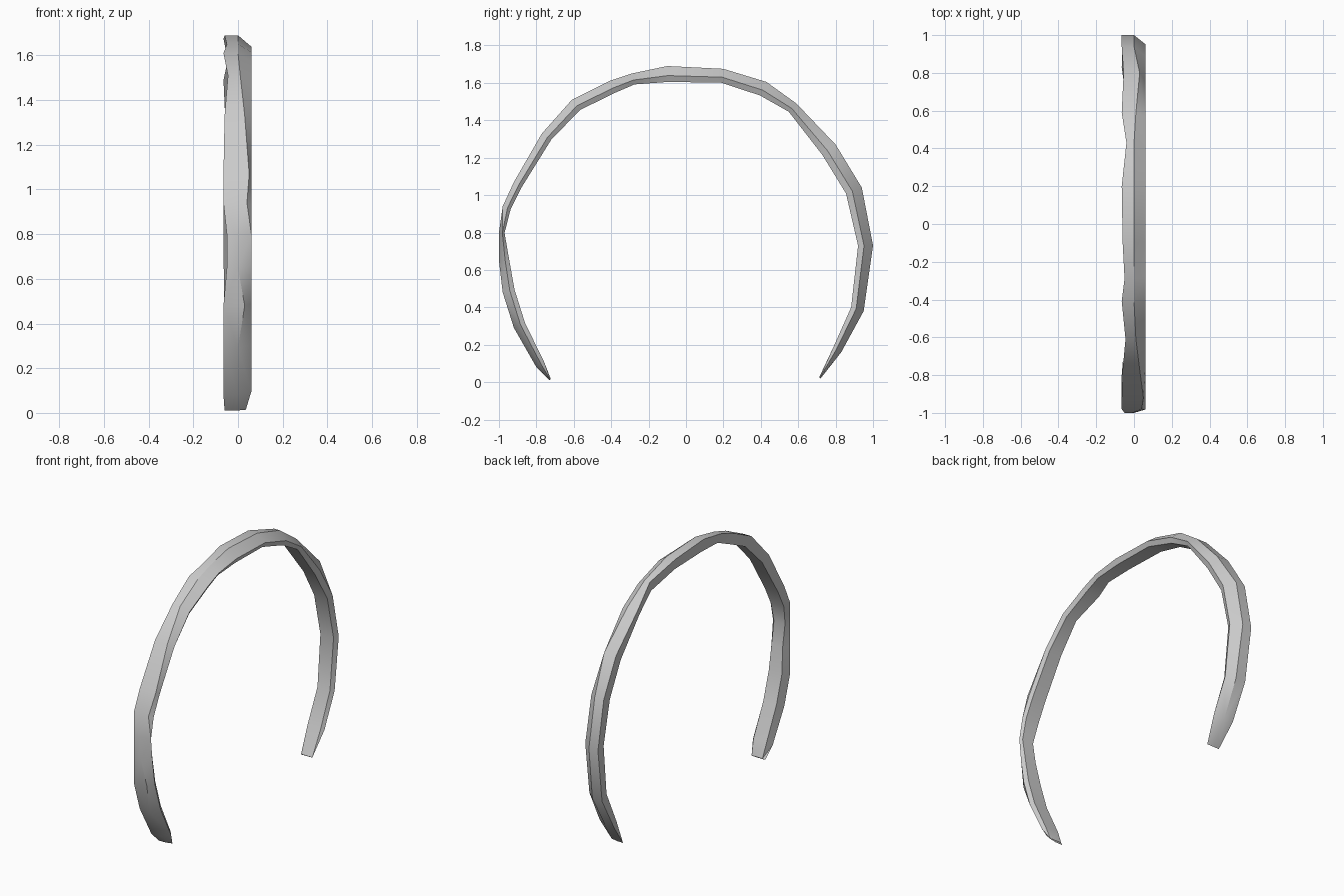
import bpy
import bmesh
from mathutils import Vector

default_cube = bpy.data.objects.get("Cube")
if default_cube:
    bpy.data.objects.remove(default_cube, do_unlink=True)


def make_material(name, colour):
    material = bpy.data.materials.new(name)
    material.use_nodes = True
    material.diffuse_color = colour
    shader = material.node_tree.nodes["Principled BSDF"]
    shader.inputs["Base Color"].default_value = colour
    return material


# Stations along the band: outer y, outer z, thickness, left edge x, ridge x
stations = [
    (-.73, .01, .01, -.06, -.01),
    (-.8, .08, .05, -.065, 0),
    (-.92, .29, .065, -.065, 0),
    (-.98, .48, .065, -.065, .03),
    (-1, .65, .055, -.05, 0),
    (-1, .8, .03, -.05, -.01),
    (-.98, .94, .045, -.065, .04),
    (-.92, 1.07, .05, -.065, .05),
    (-.77, 1.33, .06, -.06, .03),
    (-.61, 1.51, .07, -.045, .01),
    (-.41, 1.61, .07, -.065, 0),
    (-.29, 1.65, .06, -.05, 0),
    (-.1, 1.69, .085, -.06, 0),
    (.2, 1.675, .075, -.065, 0),
    (.43, 1.605, .08, -.04, 0),
    (.59, 1.49, .06, -.065, .01),
    (.8, 1.27, .09, -.055, .03),
    (.94, 1.04, .09, -.065, 0),
    (1, .73, .08, -.065, 0),
    (.95, .38, .07, -.06, .01),
    (.83, .16, .05, -.065, 0),
    (.72, .02, .01, -.05, -.01),
]


def station_ring(bm, index):
    """Five-sided section: flat outer face, bevelled right side, flat inner face."""
    y, z, thickness, left, ridge = stations[index]
    before = stations[max(index - 1, 0)]
    after = stations[min(index + 1, len(stations) - 1)]
    along = Vector((0, after[0] - before[0], after[1] - before[1])).normalized()
    inward = Vector((0, along.z, -along.y)) * thickness
    outer = Vector((0, y, z))
    is_end = index in (0, len(stations) - 1)
    right = .035 if is_end else .06
    section = [(left, 0), (ridge, 0), (right, .6), (right - .015, 1), (left + .015, 1)]
    return [bm.verts.new(outer + inward * depth + Vector((x, 0, 0)))
            for x, depth in section]


def build_band(name, material):
    bm = bmesh.new()
    rings = [station_ring(bm, i) for i in range(len(stations))]
    # Sides between neighbouring sections
    for ring, following in zip(rings, rings[1:]):
        for i in range(len(ring)):
            j = (i + 1) % len(ring)
            bm.faces.new((ring[i], ring[j], following[j], following[i]))
    # End caps
    bm.faces.new(rings[0])
    bm.faces.new(rings[-1])
    bmesh.ops.triangulate(bm, faces=bm.faces[:])
    bmesh.ops.recalc_face_normals(bm, faces=bm.faces[:])
    mesh = bpy.data.meshes.new(name)
    bm.to_mesh(mesh)
    bm.free()
    mesh.materials.append(material)
    band = bpy.data.objects.new(name, mesh)
    bpy.context.collection.objects.link(band)
    return band


# Faceted open headband
headband = build_band("headband", make_material("light grey", (.6, .6, .6, 1)))
bpy.ops.object.select_all(action="DESELECT")
headband.select_set(True)
bpy.context.view_layer.objects.active = headband
bpy.ops.object.shade_smooth_by_angle(angle=.5)
